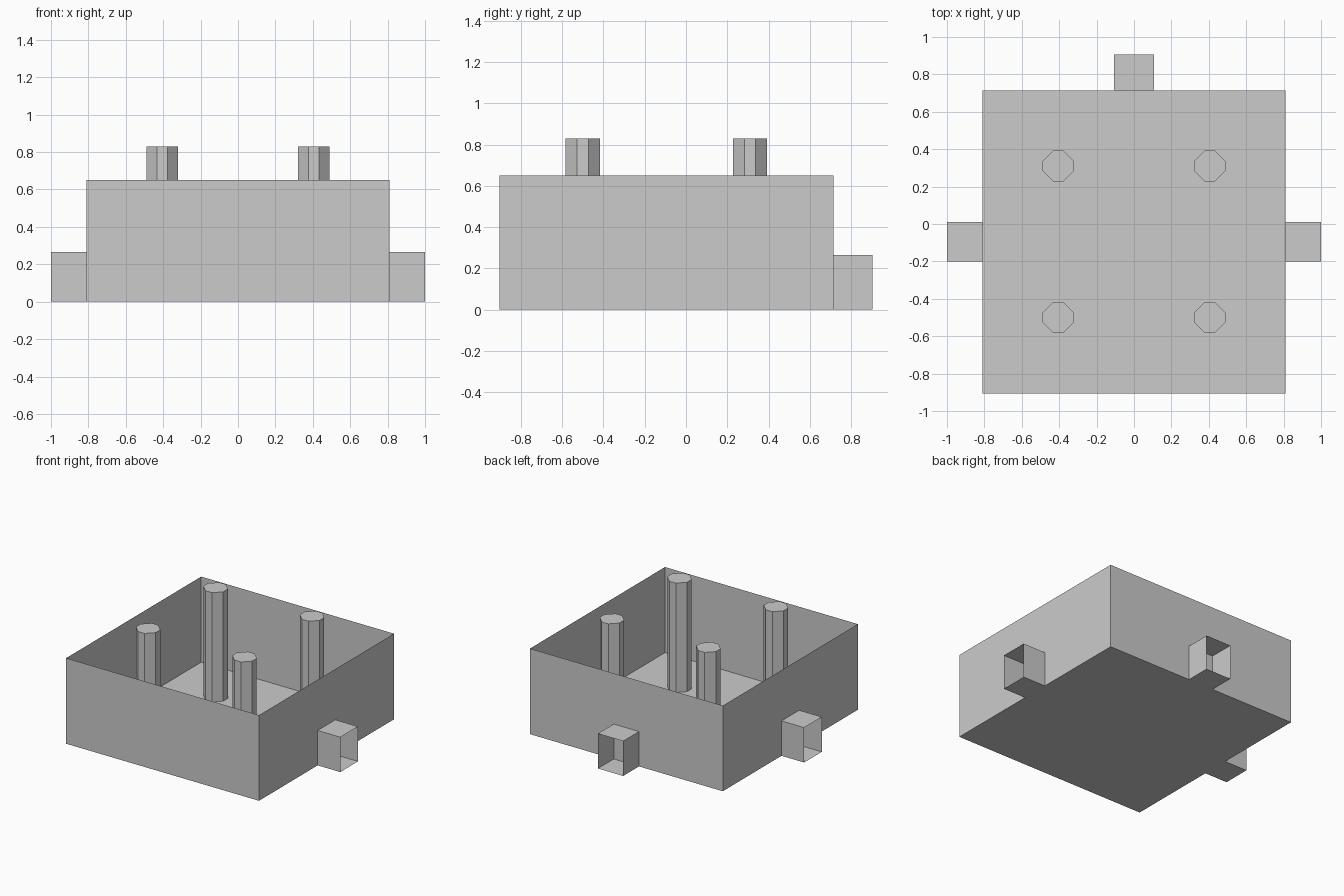
import bpy, bmesh
from math import radians
from mathutils import Matrix, Vector

if "Cube" in bpy.data.objects:
    bpy.data.objects.remove(bpy.data.objects["Cube"])

HALF = 0.81          # half width of the square tray
CY = -0.095          # tray centre in y
CENTRE = Matrix.Translation((0, CY, 0))


def make_object(name, bm, matrix):
    bm.transform(matrix)
    mesh = bpy.data.meshes.new(name)
    bm.to_mesh(mesh)
    bm.free()
    obj = bpy.data.objects.new(name, mesh)
    bpy.context.collection.objects.link(obj)
    return obj


def thin_box(name, lo, hi, open_dirs, matrix):
    """Sheet-walled box with the faces pointing along open_dirs removed."""
    lo, hi = Vector(lo), Vector(hi)
    bm = bmesh.new()
    bmesh.ops.create_cube(bm, size=1)
    bmesh.ops.scale(bm, vec=hi - lo, verts=bm.verts)
    bmesh.ops.translate(bm, vec=(lo + hi) / 2, verts=bm.verts)
    bm.normal_update()
    gone = [f for f in bm.faces
            if any(f.normal.dot(Vector(d)) > 0.9 for d in open_dirs)]
    bmesh.ops.delete(bm, geom=gone, context='FACES')
    return make_object(name, bm, matrix)


def pillar(name, x, y, r=0.083, height=0.83):
    """Eight-sided post with a closed top, standing on the tray floor."""
    t = r / 3
    outline = [(r, -t), (r, t), (t, r), (-t, r),
               (-r, t), (-r, -t), (-t, -r), (t, -r)]
    bm = bmesh.new()
    base = [bm.verts.new((px, py, 0)) for px, py in outline]
    top = [bm.verts.new((px, py, height)) for px, py in outline]
    for i in range(8):
        j = (i + 1) % 8
        bm.faces.new((base[i], base[j], top[j], top[i]))
    bm.faces.new(top)
    return make_object(name, bm, CENTRE @ Matrix.Translation((x, y, 0)))


# Open-topped tray
thin_box("tray", (-HALF, -HALF, 0), (HALF, HALF, 0.65), [(0, 0, 1)], CENTRE)

# Hollow sockets on the right, back and left walls, open at the outer end
for side, angle in (("right", 0), ("back", 90), ("left", 180)):
    thin_box(side + "_socket", (HALF, -0.106, 0), (1.0, 0.106, 0.265),
             [(1, 0, 0), (-1, 0, 0)],
             CENTRE @ Matrix.Rotation(radians(angle), 4, 'Z'))

# Four posts inside the tray
for row, sy in (("front", -1), ("back", 1)):
    for col, sx in (("left", -1), ("right", 1)):
        pillar(f"{row}_{col}_post", sx * HALF / 2, sy * HALF / 2)
